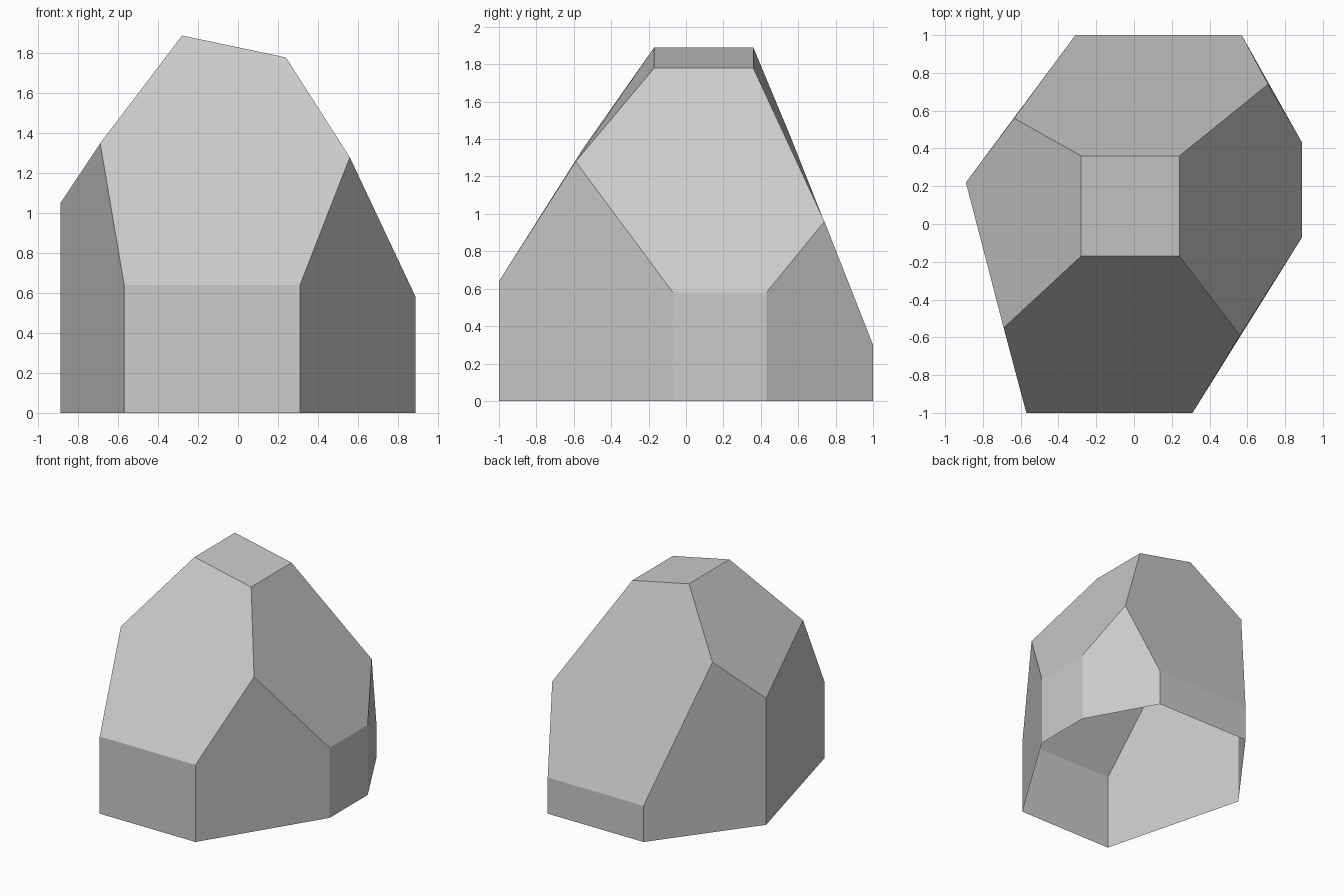
import bpy
import bmesh

default_cube = bpy.data.objects.get("Cube")
if default_cube:
    bpy.data.objects.remove(default_cube, do_unlink=True)


def make_material(name, colour):
    material = bpy.data.materials.new(name)
    material.use_nodes = True
    material.diffuse_color = colour
    material.node_tree.nodes["Principled BSDF"].inputs["Base Color"].default_value = colour
    return material


# Upper rim of the upright walls, counter-clockwise from the front.
# Corners reach down to the ground; peaks sit halfway along a wall.
rim = [
    ("corner", (-0.57, -1, 0.64)),
    ("corner", (0.31, -1, 0.64)),
    ("peak", (0.56, -0.59, 1.28)),
    ("corner", (0.89, -0.07, 0.58)),
    ("corner", (0.89, 0.43, 0.58)),
    ("peak", (0.71, 0.74, 0.96)),
    ("corner", (0.57, 1, 0.3)),
    ("corner", (-0.31, 1, 0.3)),
    ("peak", (-0.635, 0.56, 1.41)),
    ("corner", (-0.89, 0.22, 1.05)),
    ("peak", (-0.69, -0.55, 1.35)),
]
# Sloping cap on top, starting at the front
cap = [(-0.28, -0.17, 1.89), (0.24, -0.17, 1.78), (0.24, 0.36, 1.78), (-0.28, 0.36, 1.89)]

bm = bmesh.new()
rim_verts = [bm.verts.new(point) for kind, point in rim]
cap_verts = [bm.verts.new(point) for point in cap]
ground = {i: bm.verts.new((p[0], p[1], 0)) for i, (kind, p) in enumerate(rim) if kind == "corner"}


def rim_span(start, end):
    """Rim vertices from start to end, wrapping round the loop."""
    count = (end - start) % len(rim) + 1
    return [rim_verts[(start + k) % len(rim)] for k in range(count)]


# Upright walls between neighbouring corners, open underneath
corners = list(ground)
for start, end in zip(corners, corners[1:] + corners[:1]):
    bm.faces.new([ground[start], ground[end]] + rim_span(start, end)[::-1])

# Sloping facets from each pair of peaks up to one edge of the cap
peaks = [i for i, (kind, point) in enumerate(rim) if kind == "peak"]
for side, end in enumerate(peaks):
    start = peaks[side - 1]
    bm.faces.new(rim_span(start, end) + [cap_verts[(side + 1) % len(cap)], cap_verts[side]])

bm.faces.new(cap_verts)
bm.normal_update()

mesh = bpy.data.meshes.new("rock")
bm.to_mesh(mesh)
bm.free()
mesh.materials.append(make_material("stone grey", (0.6, 0.6, 0.6, 1)))
rock = bpy.data.objects.new("rock", mesh)
bpy.context.collection.objects.link(rock)
